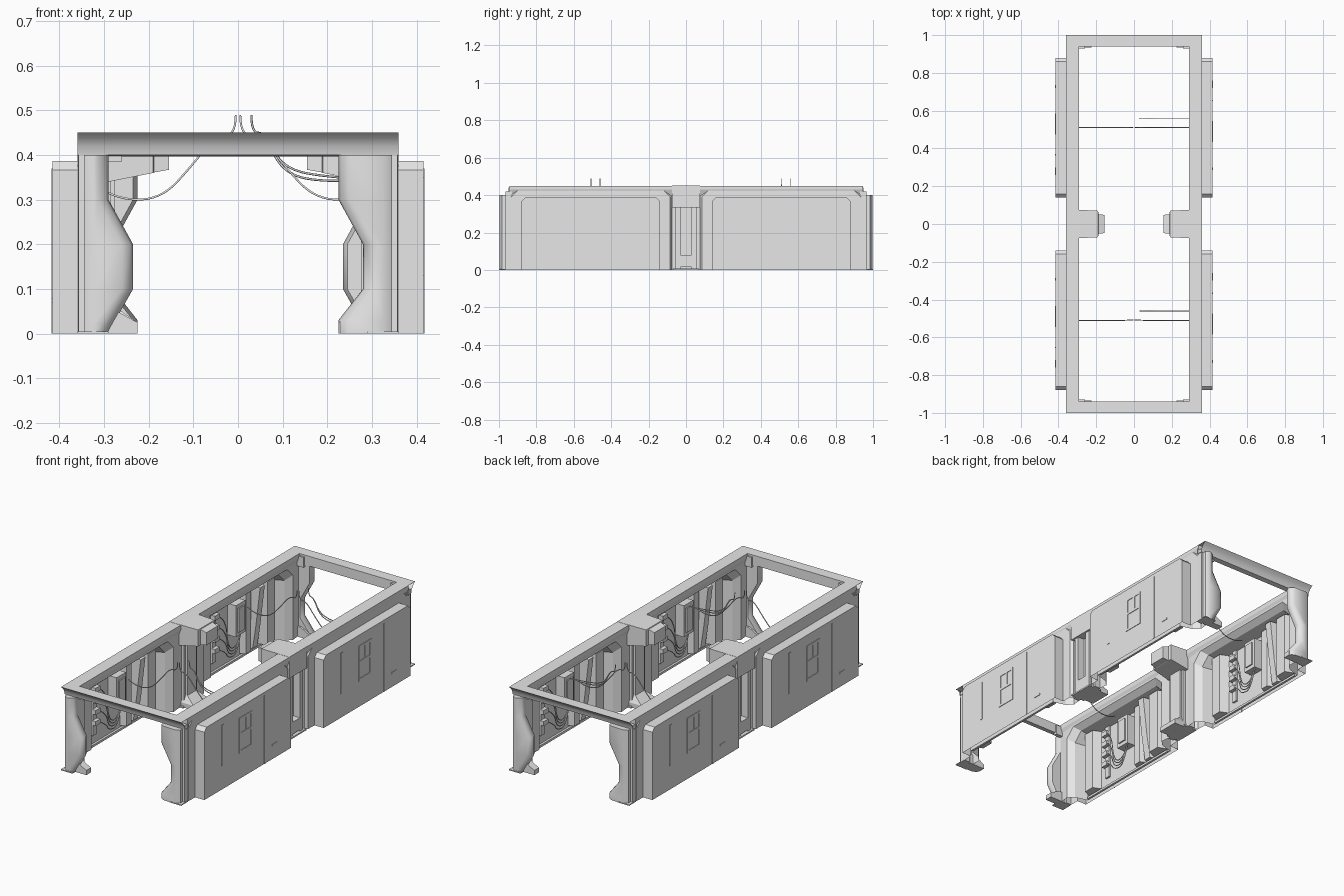
import bpy, bmesh, math

if "Cube" in bpy.data.objects:
    bpy.data.objects.remove(bpy.data.objects["Cube"], do_unlink=True)

grey = bpy.data.materials.new("light_grey")
grey.use_nodes = True
grey.diffuse_color = (0.8, 0.8, 0.8, 1)
grey.node_tree.nodes["Principled BSDF"].inputs["Base Color"].default_value = (0.8, 0.8, 0.8, 1)


def loft(name, rings, side=1, shift=0, smooth=False, caps=(True, True), open_base=False):
    """Skin closed rings of 3D points; side -1 turns the part half a turn about z."""
    bm = bmesh.new()
    loops = [[bm.verts.new((side * x, side * (y + shift), z)) for x, y, z in r] for r in rings]
    n = len(loops[0])
    for a, b in zip(loops, loops[1:]):
        for i in range(n):
            bm.faces.new((a[i], a[(i + 1) % n], b[(i + 1) % n], b[i]))
    for cap, loop in zip(caps, (loops[0], loops[-1])):
        if cap:
            bm.faces.new(loop)
    bmesh.ops.recalc_face_normals(bm, faces=bm.faces)
    if open_base:
        base = [f for f in bm.faces if all(v.co.z < 1e-4 for v in f.verts)]
        bmesh.ops.delete(bm, geom=base, context="FACES")
    me = bpy.data.meshes.new(name)
    bm.to_mesh(me)
    bm.free()
    me.materials.append(grey)
    ob = bpy.data.objects.new(name, me)
    bpy.context.collection.objects.link(ob)
    if smooth:
        bpy.ops.object.select_all(action="DESELECT")
        ob.select_set(True)
        bpy.context.view_layer.objects.active = ob
        bpy.ops.object.shade_smooth_by_angle(angle=math.radians(50))


def box(name, x, y, z, side=1, shift=0):
    rings = [[(x[0], y[0], h), (x[1], y[0], h), (x[1], y[1], h), (x[0], y[1], h)] for h in z]
    loft(name, rings, side, shift)


def portal(w, h, cut, x):
    """Arch outline with clipped top corners in the yz plane."""
    return [(x, -w, 0), (x, -w, h - cut), (x, -w + cut, h),
            (x, w - cut, h), (x, w, h - cut), (x, w, 0)]


def cable(name, pts, radius=0.0025, side=1, shift=0):
    cu = bpy.data.curves.new(name, "CURVE")
    cu.dimensions = "3D"
    cu.bevel_depth, cu.bevel_resolution, cu.resolution_u = radius, 1, 6
    sp = cu.splines.new("NURBS")
    sp.points.add(len(pts) - 1)
    for p, (x, y, z) in zip(sp.points, pts):
        p.co = (side * x, side * (y + shift), z, 1)
    sp.use_endpoint_u, sp.order_u = True, 3
    cu.materials.append(grey)
    bpy.context.collection.objects.link(bpy.data.objects.new(name, cu))


def frame_plate(name, x, w, z, rim, side, shift, mid):
    """Thin raised window trim."""
    y0, y1 = mid - w, mid + w
    half = (z[0] + z[1]) / 2
    box(name + "_left", x, (y0, y0 + rim), z, side, shift)
    box(name + "_right", x, (y1 - rim, y1), z, side, shift)
    for i, h in enumerate((z[0], z[1] - rim, half)):
        box(f"{name}_bar_{i}", x, (y0, y1), (h, h + rim), side, shift)
    box(name + "_mullion", x, (mid, mid + rim), (half, z[1]), side, shift)


def bay(side, c):
    # bay frame stepping outward to the outer panel, all open at the floor
    loft("bay_frame", [portal(0.435, 0.447, 0.05, 0.30), portal(0.435, 0.447, 0.05, 0.345),
                       portal(0.425, 0.435, 0.045, 0.358), portal(0.37, 0.387, 0.02, 0.36)],
         side, c, caps=(False, False), open_base=True)
    loft("outer_panel", [portal(0.37, 0.387, 0.02, 0.36), portal(0.37, 0.387, 0.02, 0.415)],
         side, c, caps=(False, True), open_base=True)
    loft("inner_reveal", [portal(0.435, 0.447, 0.05, 0.30), portal(0.38, 0.40, 0.05, 0.295),
                          portal(0.35, 0.375, 0.05, 0.325), portal(0.33, 0.36, 0.04, 0.395)],
         side, c, caps=(False, True), open_base=True)
    # outer trim
    trim = (0.414, 0.418)
    frame_plate("window_trim", trim, 0.055, (0.14, 0.33), 0.012, side, c, -0.02)
    box("tall_trim", trim, (-0.225, -0.21), (0.13, 0.35), side, c)
    box("panel_seam", trim, (0.14, 0.147), (0, 0.37), side, c)
    box("panel_vent", trim, (0.21, 0.25), (0.07, 0.08), side, c)
    # inner ribs
    for y, w, d in ((-0.26, 0.055, 0.34), (-0.10, 0.035, 0.365), (0.27, 0.05, 0.35)):
        ring = [(0.396, y - w), (d, y - w * 0.6), (d, y + w * 0.6), (0.396, y + w)]
        loft("inner_rib", [[(px, py, h) for px, py in ring] for h in (0.02, 0.36)], side, c)
    loft("slanted_rib", [[(d, -0.19, h), (0.396, -0.20, h), (0.396, -0.14, h), (d, -0.15, h)]
                         for h, d in ((0.02, 0.375), (0.15, 0.355), (0.36, 0.33))], side, c)
    # equipment box, clips and hoses
    box("equipment_box", (0.345, 0.396), (-0.045, 0.035), (0.16, 0.33), side, c)
    box("box_cover", (0.338, 0.345), (-0.03, 0.02), (0.18, 0.31), side, c)
    box("clip_rail", (0.385, 0.396), (0.15, 0.18), (0.06, 0.36), side, c)
    for i in range(4):
        z = 0.13 + i * 0.06
        box("hose_clip", (0.365, 0.386), (0.145, 0.185), (z - 0.01, z + 0.015), side, c)
        cable("hose", [(0.37, 0.15, z), (0.36, 0.10, z - 0.03), (0.36, 0.08, 0.06 + i * 0.015),
                       (0.36, 0, 0.05 + i * 0.015), (0.36, -0.03, 0.17)], side=side, shift=c)
    box("bay_sill", (0.383, 0.395), (-0.32, 0.32), (0, 0.012), side, c)


def wall(side):
    for c in (-0.51, 0.51):
        bay(side, c)
    # top rail along the wall
    prof = [(0.36, 0.45), (0.29, 0.45), (0.29, 0.425), (0.30, 0.40), (0.345, 0.39), (0.36, 0.43)]
    loft("top_rail", [[(x, y, z) for x, z in prof] for y in (-0.945, 0.945)], side)
    # middle pillar with slot, bracket and foot
    for k in (-1, 1):
        box("pillar_cheek", (0.285, 0.35), sorted((k * 0.03, k * 0.055)), (0, 0.43), side)
        box("pillar_flange", (0.30, 0.335), sorted((k * 0.055, k * 0.085)), (0, 0.43), side)
    box("pillar_back", (0.275, 0.31), (-0.04, 0.04), (0, 0.40), side)
    box("pillar_head", (0.30, 0.35), (-0.04, 0.04), (0.36, 0.43), side)
    box("pillar_base", (0.30, 0.35), (-0.04, 0.04), (0.015, 0.08), side)
    box("pillar_floor_plate", (0.28, 0.36), (-0.07, 0.07), (0, 0.008), side)
    sect = [(0.36, 0.075, 0.335, 0.451), (0.29, 0.075, 0.34, 0.451), (0.19, 0.07, 0.36, 0.449),
            (0.188, 0.052, 0.361, 0.445), (0.155, 0.048, 0.367, 0.435)]
    loft("roof_bracket", [[(x, -w, lo), (x, w, lo), (x, w, hi), (x, -w, hi)]
                          for x, w, lo, hi in sect], side)
    loft("pillar_foot", [[(x, -w, z), (0.30, -w, z), (0.30, w, z), (x, w, z)]
                         for z, x, w in ((0, 0.225, 0.06), (0.025, 0.225, 0.06), (0.06, 0.275, 0.04))], side)


def end_frame(side):
    # end beam: flat lip on top, coved outer face, open at both ends
    cove = [(-0.94, 0.45), (-1, 0.45), (-0.985, 0.438), (-0.972, 0.42), (-0.968, 0.40), (-0.94, 0.397)]
    loft("end_beam", [[(x, y, z) for y, z in cove] for x in (-0.36, 0.36)], side,
         smooth=True, caps=(False, False))
    # end posts: one bulging inward, one waisted
    bulge = ((0, 0.29), (0.02, 0.28), (0.10, 0.235), (0.20, 0.235), (0.30, 0.29), (0.40, 0.29))
    waist = ((0, 0.225), (0.03, 0.225), (0.10, 0.28), (0.20, 0.28), (0.30, 0.225), (0.40, 0.225))
    for k, name, levels in ((-1, "bulged_post", bulge), (1, "waisted_post", waist)):
        loft(name, [[(k * 0.345, -0.985, z), (k * 0.325, -0.998, z), (k * (x + 0.025), -0.995, z),
                     (k * (x + 0.006), -0.983, z), (k * x, -0.965, z), (k * (x + 0.01), -0.945, z),
                     (k * 0.345, -0.945, z)] for z, x in levels], side, smooth=True)
        box("post_jamb", sorted((k * 0.325, k * 0.357)), (-0.965, -0.93), (0, 0.42), side)
        box("post_corner_plate", sorted((k * 0.29, k * 0.36)), (-1, -0.94), (0, 0.005), side)
        box("inner_gusset", sorted((k * 0.26, k * 0.32)), (-0.95, -0.93), (0.385, 0.44), side)
        loft("post_foot", [[(k * x, -0.975, z), (k * 0.32, -0.975, z), (k * 0.32, -0.935, z), (k * x, -0.935, z)]
                           for z, x in ((0, 0.225), (0.025, 0.225), (0.055, 0.28))], side)


for s in (1, -1):
    wall(s)
    end_frame(s)

# hanging cables, the same in each bay
for c in (-0.51, 0.51):
    for k in (-1, 1):
        cable("sagging_cable", [(k * 0.30, 0, 0.32), (k * 0.26, 0, 0.298), (k * 0.17, 0, 0.303),
                                (k * 0.10, 0, 0.38), (k * 0.05, 0, 0.445), (k * 0.005, 0.002, 0.445),
                                (k * 0.005, 0.002, 0.49)], shift=c)
    for d in (0, 0.012):
        cable("side_cable", [(0.03, 0.05, 0.49), (0.03, 0.05, 0.45), (0.06, 0.05, 0.45),
                             (0.10, 0.05, 0.37 - d), (0.20, 0.05, 0.35 - d), (0.30, 0.05, 0.345)], shift=c)
